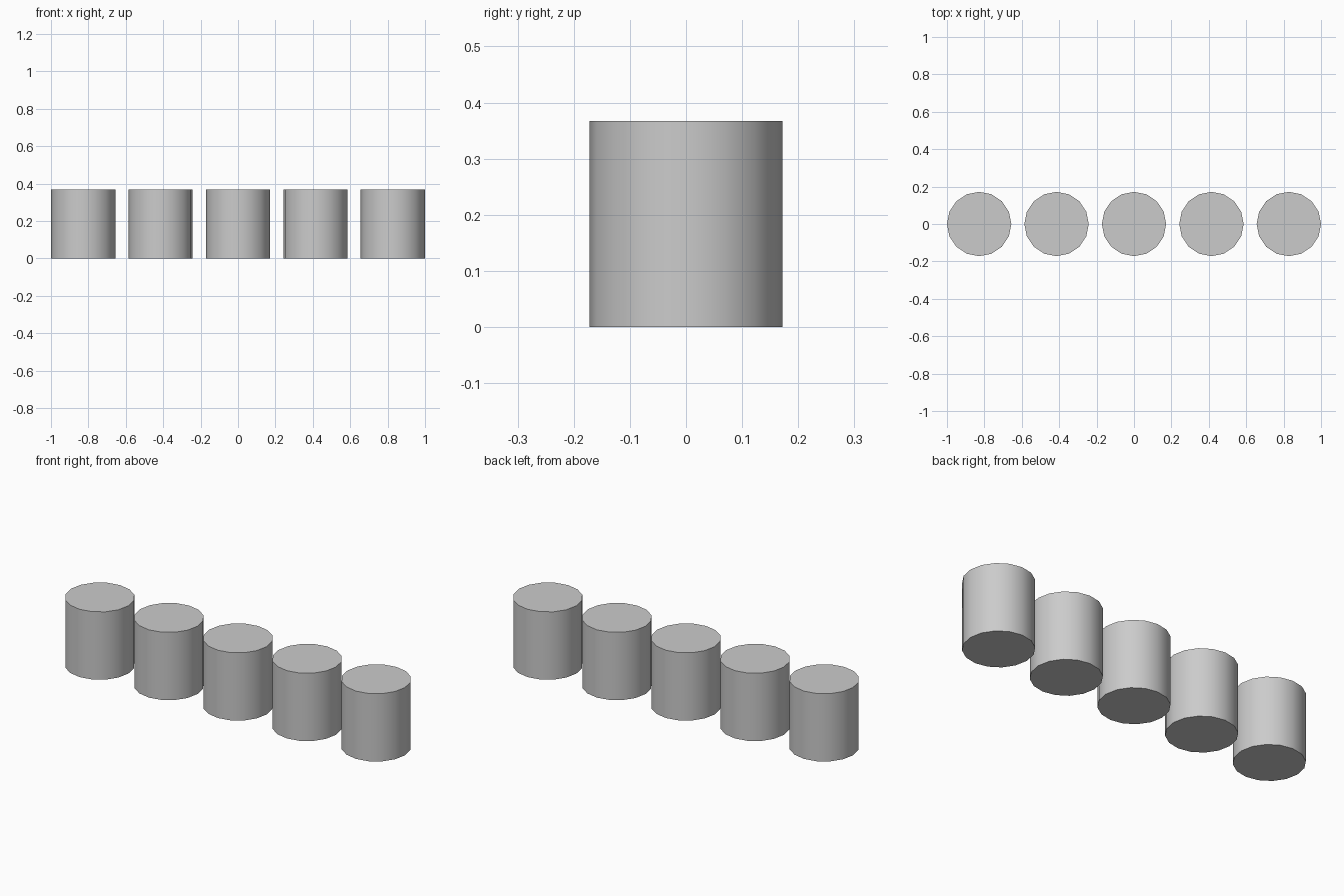
import bpy
import math

if "Cube" in bpy.data.objects:
    bpy.data.objects.remove(bpy.data.objects["Cube"])

RADIUS = 0.172
HEIGHT = 0.367
SPACING = 0.414
SIDES = 16

# Row of five identical upright cylinders
for i in range(5):
    bpy.ops.mesh.primitive_cylinder_add(
        vertices=SIDES, radius=RADIUS, depth=HEIGHT,
        location=((i - 2) * SPACING, 0, HEIGHT / 2))
    post = bpy.context.object
    post.name = f"cylinder_{i + 1}"
    # Smooth walls, sharp rims
    bpy.ops.object.shade_smooth_by_angle(angle=math.radians(40))
